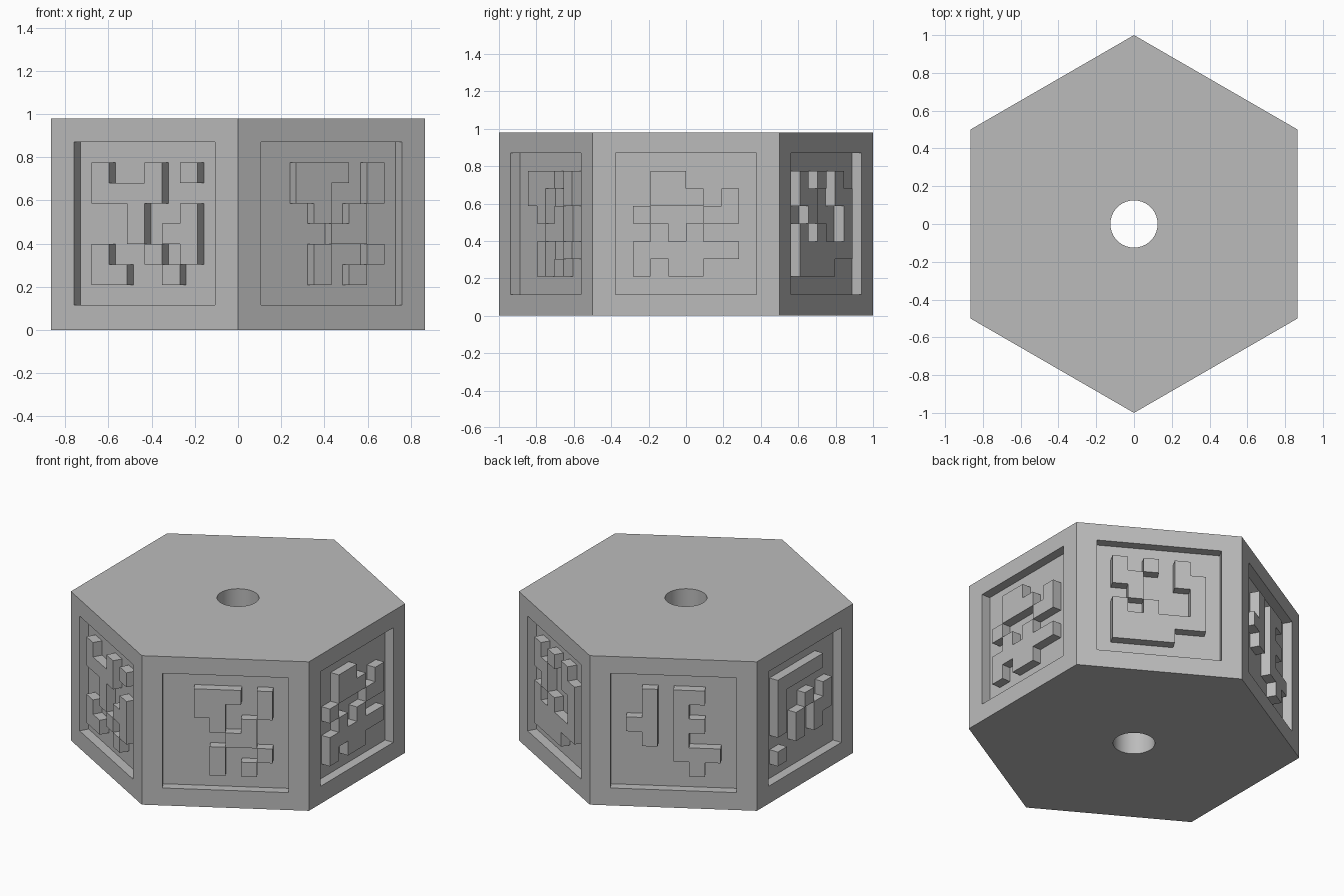
import bpy, bmesh, math
from mathutils import Matrix, Vector

cube = bpy.data.objects.get("Cube")
if cube:
    bpy.data.objects.remove(cube, do_unlink=True)

HEIGHT = 0.98
APOTHEM = math.cos(math.pi / 6)
DEPTH = 0.06
CELL = 0.0943
MID = HEIGHT / 2 + 0.002

# Raised cells of each side panel, keyed by its facing angle
PATTERNS = {
    "front_left": (-120, "#..#.# ####.. ..#..# ..#.## #..#.# ##..#."),
    "front_right": (-60, ".###.# .##..# ..#.#. ...##. ..#..# ..#.#."),
    "right": (0, ".##... .###.# #...## .#.#.. ###### #.##.."),
    "back_right": (60, "#.#.#. ##..## .#...# #.#..# ###### ####.."),
    "back_left": (120, ".#.##. .#.#.. ##.##. .#.#.. ...### ....#."),
    "left": (180, "#####. #..... #..#.# #.#.## ..#.#. #....."),
}

grey = bpy.data.materials.new("plain grey")
grey.use_nodes = True
colour = (0.5, 0.5, 0.5, 1)
grey.diffuse_color = colour
grey.node_tree.nodes["Principled BSDF"].inputs["Base Color"].default_value = colour


def make_object(name, bm):
    mesh = bpy.data.meshes.new(name)
    bm.normal_update()
    bm.to_mesh(mesh)
    bm.free()
    obj = bpy.data.objects.new(name, mesh)
    mesh.materials.append(grey)
    bpy.context.collection.objects.link(obj)
    return obj


def side_frame(angle):
    """Local x runs outward, y along the side and z up."""
    return Matrix.Rotation(math.radians(angle), 4, 'Z') @ Matrix.Translation((APOTHEM, 0, MID))


# Hexagonal body
bpy.ops.mesh.primitive_cylinder_add(vertices=6, radius=1, depth=HEIGHT,
                                    location=(0, 0, HEIGHT / 2))
body = bpy.context.object
body.name = "hexagonal_body"
body.data.materials.append(grey)

# Cutters for the square recesses and the central bore
bm = bmesh.new()
for angle, _ in PATTERNS.values():
    size = Matrix.Diagonal((DEPTH * 2, CELL * 8, CELL * 8, 1))
    bmesh.ops.create_cube(bm, size=1, matrix=side_frame(angle) @ size)
recess_cutter = make_object("recess_cutter", bm)

bm = bmesh.new()
bmesh.ops.create_cone(bm, cap_ends=True, segments=64, radius1=0.125, radius2=0.125,
                      depth=HEIGHT * 2, matrix=Matrix.Translation((0, 0, HEIGHT / 2)))
bore_cutter = make_object("bore_cutter", bm)

bpy.context.view_layer.objects.active = body
for cutter in (recess_cutter, bore_cutter):
    cutter.hide_render = True
    mod = body.modifiers.new(cutter.name, 'BOOLEAN')
    mod.operation = 'DIFFERENCE'
    mod.solver = 'EXACT'
    mod.object = cutter
    bpy.ops.object.modifier_apply(modifier=mod.name)
    bpy.data.objects.remove(cutter, do_unlink=True)

bpy.ops.object.select_all(action='DESELECT')
body.select_set(True)
bpy.ops.object.shade_smooth_by_angle(angle=math.radians(30))


# Raised relief: a front face per cell, with walls only on exposed edges
def build_relief(name, angle, pattern):
    rows = pattern.split()
    filled = {(c, r) for r, row in enumerate(rows) for c, mark in enumerate(row) if mark == "#"}
    frame = side_frame(angle)
    bm = bmesh.new()

    def quad(points):
        verts = [bm.verts.new(frame @ Vector((x, (c - 3) * CELL, (3 - r) * CELL)))
                 for x, c, r in points]
        bm.faces.new(verts)

    for c, r in filled:
        corners = [(c, r), (c, r + 1), (c + 1, r + 1), (c + 1, r)]
        neighbours = [(c - 1, r), (c, r + 1), (c + 1, r), (c, r - 1)]
        quad([(0, *p) for p in corners])
        for i, near in enumerate(neighbours):
            if near not in filled:
                a, b = corners[i], corners[(i + 1) % 4]
                quad([(0, *b), (0, *a), (-DEPTH, *a), (-DEPTH, *b)])
    bmesh.ops.remove_doubles(bm, verts=bm.verts, dist=0.0001)
    make_object(name + "_relief", bm)


for side, (angle, pattern) in PATTERNS.items():
    build_relief(side, angle, pattern)
